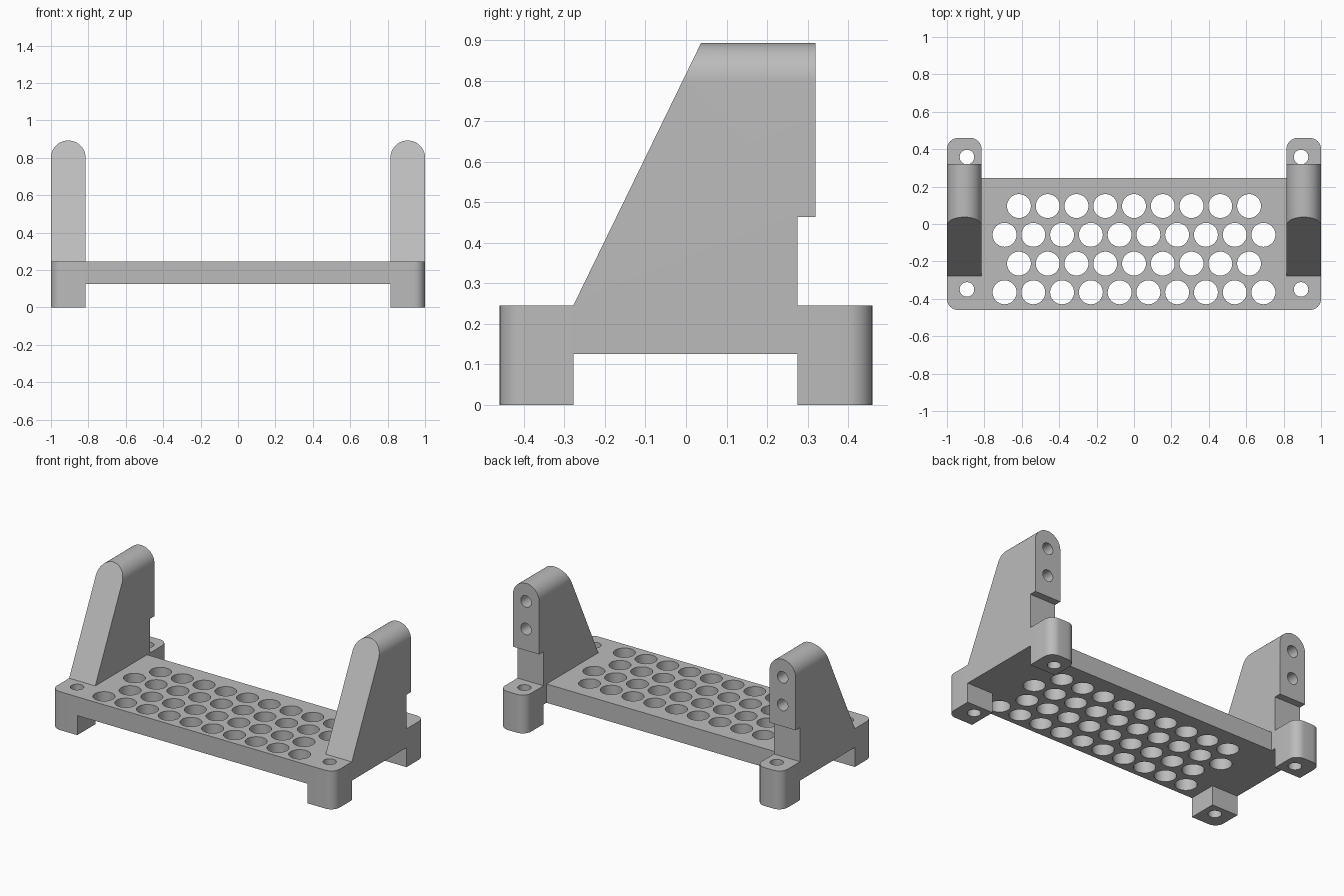
import bpy, bmesh
from math import sin, cos, pi, radians
from mathutils import Vector

if "Cube" in bpy.data.objects:
    bpy.data.objects.remove(bpy.data.objects["Cube"], do_unlink=True)

# Main sizes
FRONT, BACK, DECK_BACK = -0.46, 0.46, 0.245
INNER, DECK_TOP, DECK_BOTTOM = 0.815, 0.245, 0.125
ARM_FRONT, ARM_BACK = -0.278, 0.275
ARM_X, ARM_R = 0.9075, 0.0925
CORNER = 0.06

grey = bpy.data.materials.new("plain_grey")
grey.use_nodes = True
colour = (0.5, 0.5, 0.5, 1)
grey.diffuse_color = colour
grey.node_tree.nodes["Principled BSDF"].inputs["Base Color"].default_value = colour


def add_prism(bm, points, axis, low, high):
    """Extrude a flat outline along an axis; points are the other two coordinates in order."""
    def place(p, depth):
        co = list(p)
        co.insert(axis, depth)
        return co
    face = bm.faces.new([bm.verts.new(place(p, low)) for p in points])
    out = bmesh.ops.extrude_face_region(bm, geom=[face])
    offset = Vector((0, 0, 0))
    offset[axis] = high - low
    bmesh.ops.translate(bm, verts=[v for v in out["geom"] if isinstance(v, bmesh.types.BMVert)], vec=offset)


def arc(cx, cy, r, start, end, steps):
    angles = [radians(start + (end - start) * i / steps) for i in range(steps + 1)]
    return [(cx + r * cos(a), cy + r * sin(a)) for a in angles]


def circle(cx, cy, r):
    return arc(cx, cy, r, 0, 360, 32)[:-1]


def make_object(name, bm):
    bmesh.ops.recalc_face_normals(bm, faces=bm.faces[:])
    mesh = bpy.data.meshes.new(name)
    bm.to_mesh(mesh)
    bm.free()
    obj = bpy.data.objects.new(name, mesh)
    bpy.context.collection.objects.link(obj)
    return obj


def cut(target, prisms):
    """Remove a group of separate prisms from the target."""
    bm = bmesh.new()
    for prism in prisms:
        add_prism(bm, *prism)
    cutter = make_object("cutter", bm)
    cutter.hide_render = True
    mod = target.modifiers.new("cut", 'BOOLEAN')
    mod.operation, mod.solver, mod.object = 'DIFFERENCE', 'EXACT', cutter
    bpy.context.view_layer.objects.active = target
    bpy.ops.object.modifier_apply(modifier=mod.name)
    bpy.data.objects.remove(cutter, do_unlink=True)


def rect(x0, x1, y0, y1):
    return [(x0, y0), (x1, y0), (x1, y1), (x0, y1)]


# Solid block with the rounded plan outline
half = arc(1 - CORNER, FRONT + CORNER, CORNER, -90, 0, 8)
half += arc(1 - CORNER, BACK - CORNER, CORNER, 0, 90, 8)
half += arc(INNER + CORNER, BACK - CORNER, CORNER, 90, 180, 8)
half += [(INNER, DECK_BACK)]
bm = bmesh.new()
add_prism(bm, half + [(-x, y) for x, y in reversed(half)], 2, 0, 1)
stand = make_object("perforated_stand", bm)

# Space above and below the deck, between the two arms
cut(stand, [(rect(-INNER, INNER, -0.6, 0.6), 2, DECK_TOP, 1.1),
            (rect(-INNER, INNER, -0.6, 0.6), 2, -0.1, DECK_BOTTOM)])

# Side profile: sloped front, stepped back, gap between the feet
cut(stand, [
    ([(-0.6, DECK_TOP), (ARM_FRONT, DECK_TOP), (0.138, 1.1), (-0.6, 1.1)], 0, -1.2, 1.2),
    ([(ARM_BACK, DECK_TOP), (0.6, DECK_TOP), (0.6, 1.1), (0.32, 1.1),
      (0.32, 0.463), (ARM_BACK, 0.463)], 0, -1.2, 1.2),
    (rect(ARM_FRONT, ARM_BACK, -0.1, DECK_BOTTOM), 0, -1.2, 1.2)])

# Rounded arm tops
tops = []
for s in (-1, 1):
    top = arc(s * ARM_X, 0.8, ARM_R, 180, 0, 32)
    left, right = s * ARM_X - 0.2, s * ARM_X + 0.2
    tops.append(([(left, 0.8)] + top + [(right, 0.8), (right, 1.2), (left, 1.2)], 1, -0.7, 0.7))
cut(stand, tops)

# Staggered deck holes
PITCH = 0.1538
holes = []
for row in range(4):
    count = 9 + row % 2
    for i in range(count):
        x = (i - (count - 1) / 2) * PITCH
        holes.append((circle(x, 0.096 - row * PITCH, 0.064), 2, 0.05, 0.3))

# Foot screw holes and blind holes in the arm backs
for s in (-1, 1):
    for y in (-0.35, 0.358):
        holes.append((circle(s * 0.893, y, 0.039), 2, -0.1, 0.3))
    for z in (0.6, 0.777):
        holes.append((circle(s * ARM_X, z, 0.037), 1, 0.12, 0.5))
cut(stand, holes)

# Finish
stand.data.materials.clear()
stand.data.materials.append(grey)
for poly in stand.data.polygons:
    poly.material_index = 0
bpy.ops.object.select_all(action='DESELECT')
stand.select_set(True)
bpy.context.view_layer.objects.active = stand
bpy.ops.object.shade_smooth_by_angle(angle=radians(30))
